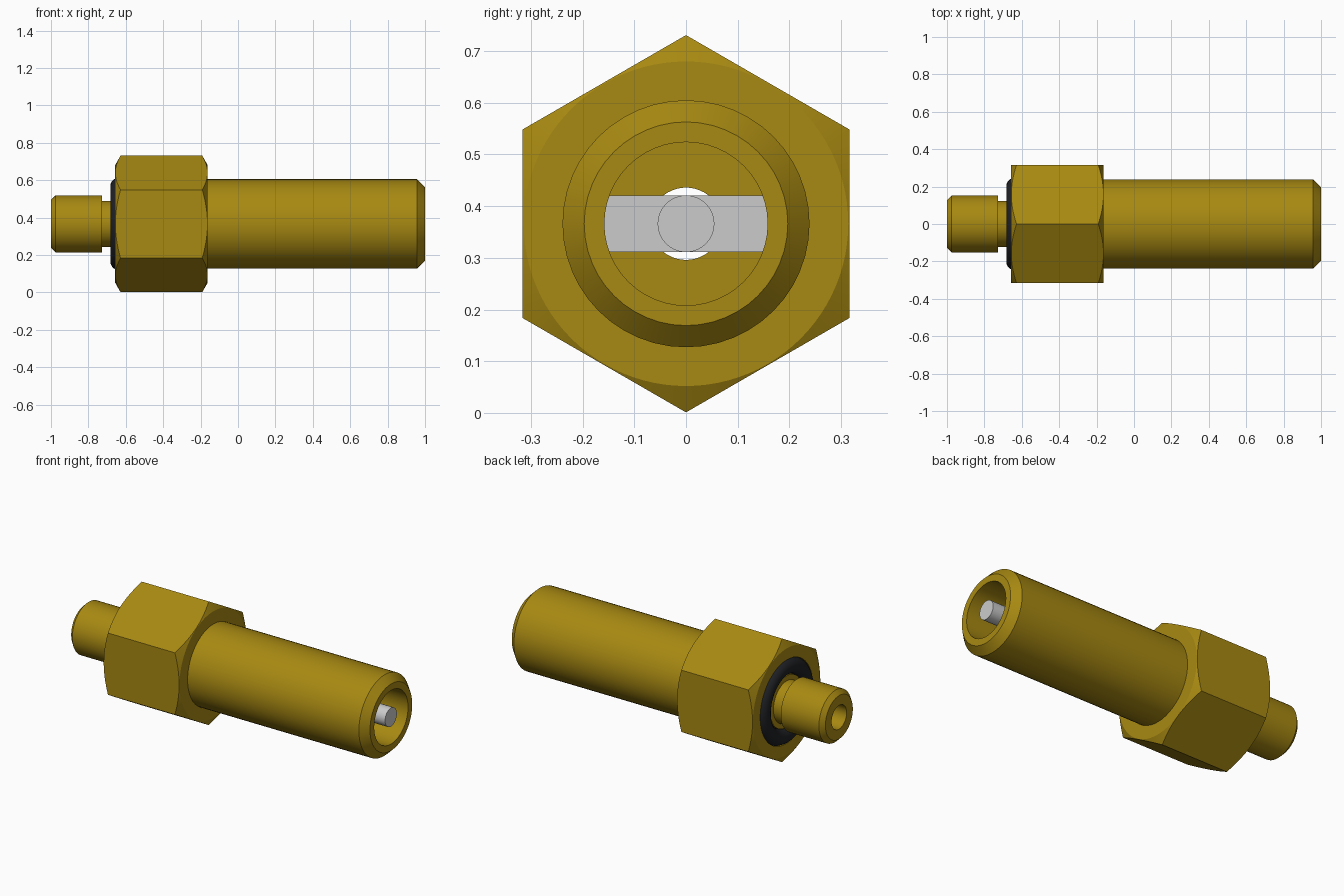
import bpy, bmesh, math
from mathutils import Matrix

if "Cube" in bpy.data.objects:
    bpy.data.objects.remove(bpy.data.objects["Cube"])

AXIS_Z = 0.366


def material(name, color):
    m = bpy.data.materials.new(name)
    m.diffuse_color = color
    m.use_nodes = True
    m.node_tree.nodes["Principled BSDF"].inputs["Base Color"].default_value = m.diffuse_color
    return m


brass = material("brass", (0.39, 0.25, 0.006, 1))
rubber = material("rubber", (0.014, 0.015, 0.018, 1))


def lathe(name, profile, segs=48, closed=False, mat=None):
    """Revolve (x, radius) points about the long axis."""
    bm = bmesh.new()
    verts = [bm.verts.new((x, 0, r)) for x, r in profile]
    edges = [bm.edges.new(p) for p in zip(verts, verts[1:])]
    if closed:
        edges.append(bm.edges.new((verts[-1], verts[0])))
    bmesh.ops.spin(bm, geom=verts + edges, cent=(0, 0, 0), axis=(1, 0, 0),
                   angle=math.tau, steps=segs, use_merge=False)
    bmesh.ops.remove_doubles(bm, verts=bm.verts, dist=1e-5)
    bmesh.ops.holes_fill(bm, edges=bm.edges, sides=0)
    bmesh.ops.recalc_face_normals(bm, faces=bm.faces)
    return finish(name, bm, mat)


def finish(name, bm, mat=None):
    me = bpy.data.meshes.new(name)
    bm.to_mesh(me)
    bm.free()
    ob = bpy.data.objects.new(name, me)
    bpy.context.collection.objects.link(ob)
    ob.location.z = AXIS_Z
    if mat:
        me.materials.append(mat)
    return ob


def boolean(ob, cutter, op):
    bpy.context.view_layer.objects.active = ob
    mod = ob.modifiers.new(op, 'BOOLEAN')
    mod.object, mod.operation, mod.solver = cutter, op, 'EXACT'
    bpy.ops.object.modifier_apply(modifier=mod.name)
    bpy.data.objects.remove(cutter)


def smooth(ob):
    bpy.ops.object.select_all(action='DESELECT')
    ob.select_set(True)
    bpy.context.view_layer.objects.active = ob
    bpy.ops.object.shade_smooth_by_angle(angle=math.radians(25))


# Hexagon with conically chamfered corners
body = lathe("fitting_body", [(-0.657, 0.365), (-0.162, 0.365)], 6, mat=brass)
boolean(body, lathe("chamfer", [(-0.657, 0.314), (-0.608, 0.40),
                                (-0.211, 0.40), (-0.162, 0.314)], 96), 'INTERSECT')

# Spigot, neck and barrel
stem = lathe("stem", [(-1, 0.128), (-0.975, 0.153), (-0.726, 0.153), (-0.726, 0.123),
                      (-0.45, 0.123), (-0.45, 0.239), (0.957, 0.239), (1, 0.197)], mat=brass)
boolean(body, stem, 'UNION')

# Stepped bore and seal groove
boolean(body, lathe("bore", [(-1.1, 0.07), (0.1, 0.07), (0.1, 0.158), (1.1, 0.158)]), 'DIFFERENCE')
boolean(body, lathe("groove", [(-0.70, 0.152), (-0.70, 0.247), (-0.585, 0.247),
                               (-0.585, 0.152)], closed=True), 'DIFFERENCE')
smooth(body)

# Rubber seal ring
ring = [(-0.635 + 0.048 * math.cos(a), 0.20 + 0.048 * math.sin(a))
        for a in [i * math.tau / 20 for i in range(20)]]
smooth(lathe("seal_ring", ring, closed=True, mat=rubber))

# Cross bar with round ends, and centre pin
bm = bmesh.new()
bmesh.ops.create_cube(bm, size=1, matrix=Matrix.Translation((0.17, 0, 0))
                      @ Matrix.Diagonal((0.14, 0.5, 0.11, 1)))
bar = finish("cross_bar", bm)
boolean(bar, lathe("bar_limit", [(0, 0.158), (0.5, 0.158)]), 'INTERSECT')
smooth(bar)
smooth(lathe("centre_pin", [(0.2, 0.055), (0.999, 0.055)], 32))
